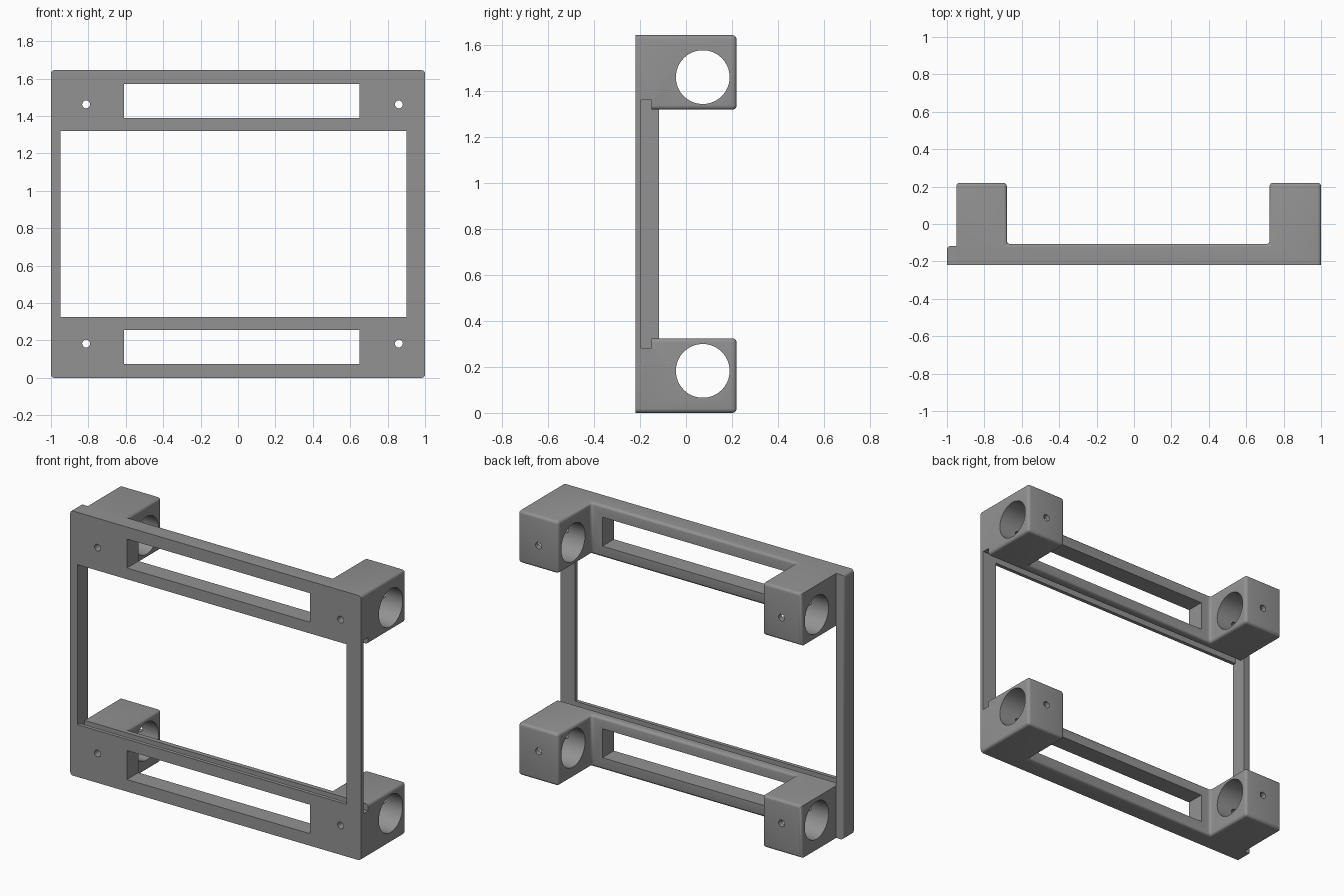
import bpy, bmesh, math
from mathutils import Matrix

if "Cube" in bpy.data.objects:
    bpy.data.objects.remove(bpy.data.objects["Cube"])

H = 1.645            # overall height
FRONT, BACK = -0.22, 0.22
BEAM_BACK = -0.107
BEAM_TOP = 0.325
END = -0.95          # left end of the beams
R = 0.018            # edge rounding

grey = bpy.data.materials.new("grey plastic")
grey.diffuse_color = (0.29, 0.29, 0.29, 1)
grey.use_nodes = True
grey.node_tree.nodes["Principled BSDF"].inputs["Base Color"].default_value = grey.diffuse_color


def add(name, bm):
    bmesh.ops.recalc_face_normals(bm, faces=bm.faces)
    me = bpy.data.meshes.new(name)
    bm.to_mesh(me)
    bm.free()
    me.materials.append(grey)
    ob = bpy.data.objects.new(name, me)
    bpy.context.collection.objects.link(ob)
    return ob


def prism(name, outline, z0, z1, rounded=None):
    """Extrude an xy outline upward and round the edges the rule picks."""
    bm = bmesh.new()
    face = bm.faces.new([bm.verts.new((x, y, z0)) for x, y in outline])
    ext = bmesh.ops.extrude_face_region(bm, geom=[face])["geom"]
    bmesh.ops.translate(bm, vec=(0, 0, z1 - z0),
                        verts=[g for g in ext if isinstance(g, bmesh.types.BMVert)])
    bmesh.ops.recalc_face_normals(bm, faces=bm.faces)
    if rounded:
        edges = [e for e in bm.edges if rounded(e.verts[0].co, e.verts[1].co)]
        bmesh.ops.bevel(bm, geom=edges, offset=R, segments=4, profile=0.5, affect='EDGES')
    return add(name, bm)


def box(name, x0, x1, y0, y1, z0, z1, rounded=None):
    return prism(name, [(x0, y0), (x1, y0), (x1, y1), (x0, y1)], z0, z1, rounded)


def cylinder(name, axis, loc, r, length, segs):
    bm = bmesh.new()
    rot = Matrix.Rotation(math.pi / 2, 4, 'Y' if axis == 'x' else 'X')
    bmesh.ops.create_cone(bm, cap_ends=True, segments=segs, radius1=r, radius2=r,
                          depth=length, matrix=Matrix.Translation(loc) @ rot)
    return add(name, bm)


def combine(target, other, operation):
    mod = target.modifiers.new(operation, 'BOOLEAN')
    mod.object, mod.operation, mod.solver = other, operation, 'EXACT'
    bpy.context.view_layer.objects.active = target
    bpy.ops.object.modifier_apply(modifier=mod.name)
    bpy.data.objects.remove(other)


def both_at(a, b, i, v):
    return abs(a[i] - v) < 1e-4 and abs(b[i] - v) < 1e-4


# Beams with a bored block at each end; front edges stay sharp
outline = [(END, FRONT), (1, FRONT), (1, BACK), (0.725, BACK), (0.725, BEAM_BACK),
           (-0.68, BEAM_BACK), (-0.68, BACK), (END, BACK)]


def beam_edges(a, b):
    return not (both_at(a, b, 1, FRONT)
                or (both_at(a, b, 0, END) and abs(a.z - b.z) < 1e-4))


frame = prism("mounting_frame", outline, 0, BEAM_TOP, beam_edges)
upper = prism("upper_beam", outline, H - BEAM_TOP, H, beam_edges)
combine(frame, upper, 'UNION')

# Thick left post and thin right post
left = box("left_post", -1, END, FRONT, -0.118, 0, H,
           lambda a, b: both_at(a, b, 0, -1) and not both_at(a, b, 1, FRONT))
combine(frame, left, 'UNION')
right = box("right_post", 0.9, 1, FRONT, -0.197, 0.2, H - 0.2)
combine(frame, right, 'UNION')

# Panel groove, open on the right
combine(frame, box("groove", END, 1.1, -0.197, -0.15, 0.283, H - 0.283), 'DIFFERENCE')

for z in (0.183, H - 0.183):
    # Window in the beam
    combine(frame, box("window", -0.61, 0.65, -0.3, 0, z - 0.108 if z < 1 else z - 0.072,
                       z + 0.072 if z < 1 else z + 0.108), 'DIFFERENCE')
    # Rod bore through both blocks
    combine(frame, cylinder("bore", 'x', (0, 0.073, z), 0.117, 2.4, 64), 'DIFFERENCE')
    # Screw holes, front to back
    for x in (-0.812, 0.86):
        combine(frame, cylinder("screw", 'y', (x, 0, z), 0.021, 1, 24), 'DIFFERENCE')

# Smooth the rounded edges and bores
bpy.ops.object.select_all(action='DESELECT')
frame.select_set(True)
bpy.context.view_layer.objects.active = frame
bpy.ops.object.shade_smooth_by_angle(angle=math.radians(35))
